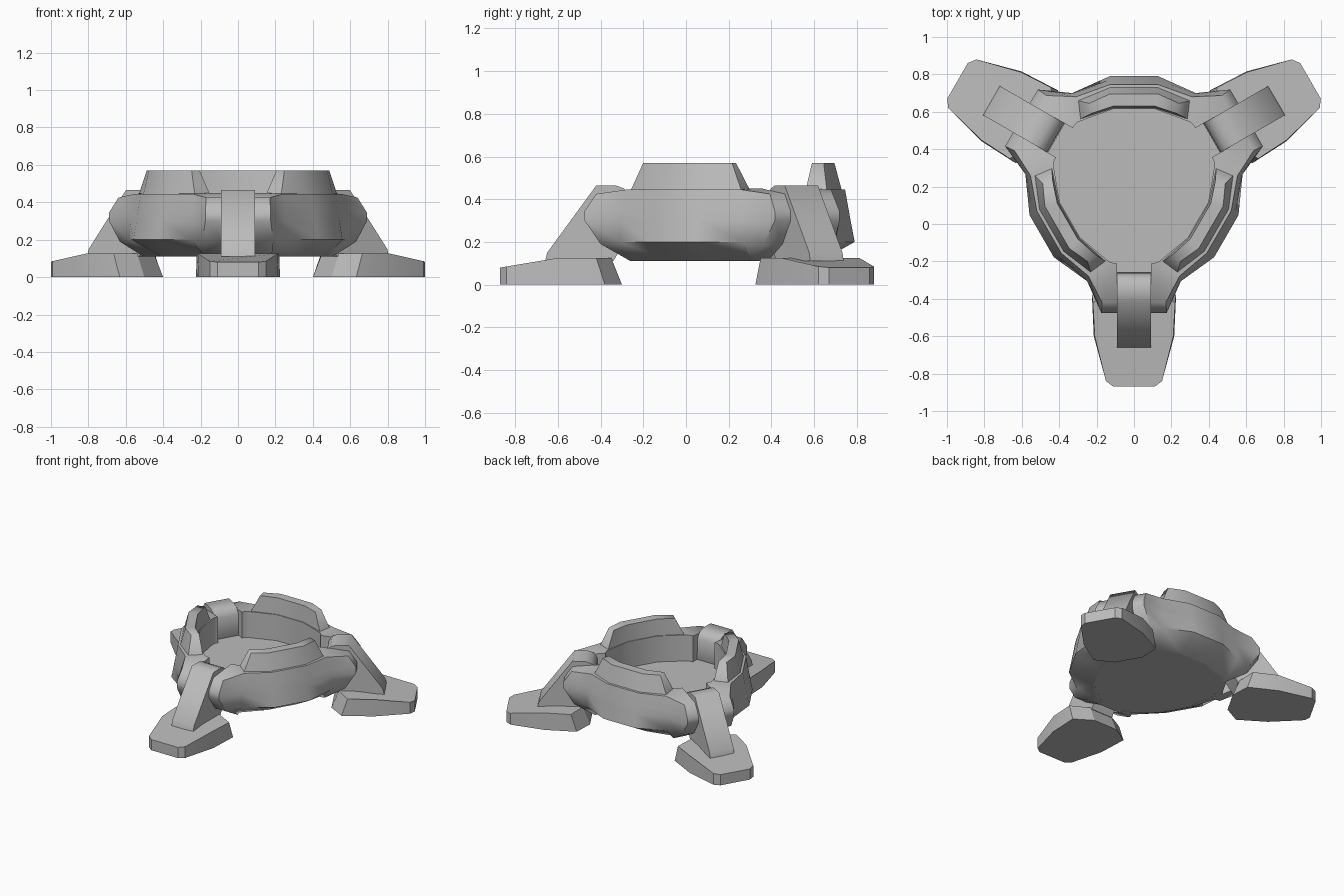
import bpy, bmesh, math
from mathutils import Matrix, Vector

cube = bpy.data.objects.get("Cube")
if cube:
    bpy.data.objects.remove(cube, do_unlink=True)

CENTRE_Y = 0.22

grey = bpy.data.materials.new("plain_grey")
grey.use_nodes = True
COLOUR = (0.5, 0.5, 0.5, 1)
grey.diffuse_color = COLOUR
grey.node_tree.nodes["Principled BSDF"].inputs["Base Color"].default_value = COLOUR


def loft(name, rings, angle, smooth=35):
    """Skin equal-length rings, cap both ends, turn about the hub centre."""
    bm = bmesh.new()
    loops = [[bm.verts.new(p) for p in ring] for ring in rings]
    n = len(loops[0])
    for a, b in zip(loops, loops[1:]):
        for i in range(n):
            bm.faces.new((a[i], a[(i + 1) % n], b[(i + 1) % n], b[i]))
    bm.faces.new(loops[0])
    bm.faces.new(loops[-1])
    bmesh.ops.recalc_face_normals(bm, faces=bm.faces)
    bm.transform(Matrix.Translation((0, CENTRE_Y, 0)) @ Matrix.Rotation(angle, 4, "Z"))
    mesh = bpy.data.meshes.new(name)
    bm.to_mesh(mesh)
    bm.free()
    mesh.materials.append(grey)
    obj = bpy.data.objects.new(name, mesh)
    bpy.context.collection.objects.link(obj)
    bpy.ops.object.select_all(action="DESELECT")
    obj.select_set(True)
    bpy.context.view_layer.objects.active = obj
    bpy.ops.object.shade_smooth_by_angle(angle=math.radians(smooth))
    return obj


def mirrored(stations):
    """Stations given on +x from the middle outwards, repeated on -x."""
    left = [[(-x, y, z) for x, y, z in s] for s in reversed(stations)]
    return left + stations


def beside_leg(lateral, radius, z):
    """Point given relative to the leg axis, in panel coordinates."""
    c, s = math.cos(math.pi / 6), math.sin(math.pi / 6)
    return (radius * c - lateral * s, radius * s + lateral * c, z)


# Wall panel: middle, shoulder, then the rounded cheek next to the leg
middle = [(.11, .41, .11), (.13, .57, .20), (.13, .551, .30), (.13, .542, .35),
          (.13, .525, .445), (.11, .395, .45), (.11, .395, .11)]
shoulder = [(.30, .365, .11), (.33, .48, .20), (.33, .48, .30), (.33, .475, .35),
            (.31, .46, .445), (.30, .325, .45), (.30, .325, .11)]
cheek_profile = [(.48, .11), (.62, .19), (.695, .30), (.695, .345),
                 (.64, .425), (.46, .45), (.43, .11)]
cheek_outer = [beside_leg(l, r, z) for l, (r, z) in
               zip((.18, .19, .175, .175, .17, .13, .105), cheek_profile)]
cheek_inner = [beside_leg(.09, r, z) for r, z in cheek_profile]
for station in (cheek_outer, cheek_inner):
    station[5] = (station[6][0], station[6][1], .45)
panel = mirrored([middle, shoulder, cheek_outer, cheek_inner])

# Raised rim on top of each panel
rim = mirrored([
    [(.13, .51, .44), (.13, .475, .57), (.11, .41, .57), (.11, .40, .44)],
    [(.30, .44, .44), (.24, .425, .57), (.23, .37, .57), (.29, .34, .44)]])

# Leg side profile (radius, height)
leg_profile = [(.88, .11), (.87, .15), (.64, .465), (.55, .465), (.51, .45),
               (.485, .41), (.48, .25), (.56, .11)]
leg = [[(x, r, z) for r, z in leg_profile] for x in (-.09, .09)]


def outline(points):
    return points + [(-x, y, z) for x, y, z in reversed(points)]


# Foot: straight sides, toe sloping down and heel leaning inwards
foot_base = [(.11, 1.09, 0), (.15, 1.06, 0), (.215, .82, 0), (.225, .60, 0), (.10, .52, 0)]
foot_top = [(.11, 1.09, .08), (.15, 1.06, .085), (.21, .82, .125),
            (.22, .64, .125), (.09, .57, .125)]
foot = [outline(foot_base), outline(foot_top)]

places = ("back", "front_right", "front_left")
legs = ("front", "back_left", "back_right")
for i in range(3):
    turn = i * math.tau / 3
    loft(places[i] + "_wall", panel, turn, 50)
    loft(places[i] + "_rim", rim, turn, 66)
    loft(legs[i] + "_leg", leg, turn + math.pi, 56)
    loft(legs[i] + "_foot", foot, turn + math.pi, 15)


# Floor plate, its edge buried in the walls and legs
def floor_ring(corner, z):
    ring = []
    for i in range(3):
        spin = Matrix.Rotation(i * math.tau / 3, 3, "Z")
        for x, y in outline_2d(corner):
            ring.append(spin @ Vector((x, y, z)))
    return ring


def outline_2d(points):
    return points + [(-x, y) for x, y in reversed(points)]


floor_base = [(.37, .318), (.30, .35), (.11, .405)]
floor_top = [(.388, .328), (.31, .36), (.12, .44)]
loft("floor_plate", [floor_ring(floor_base, .111), floor_ring(floor_top, .255)], 0)
